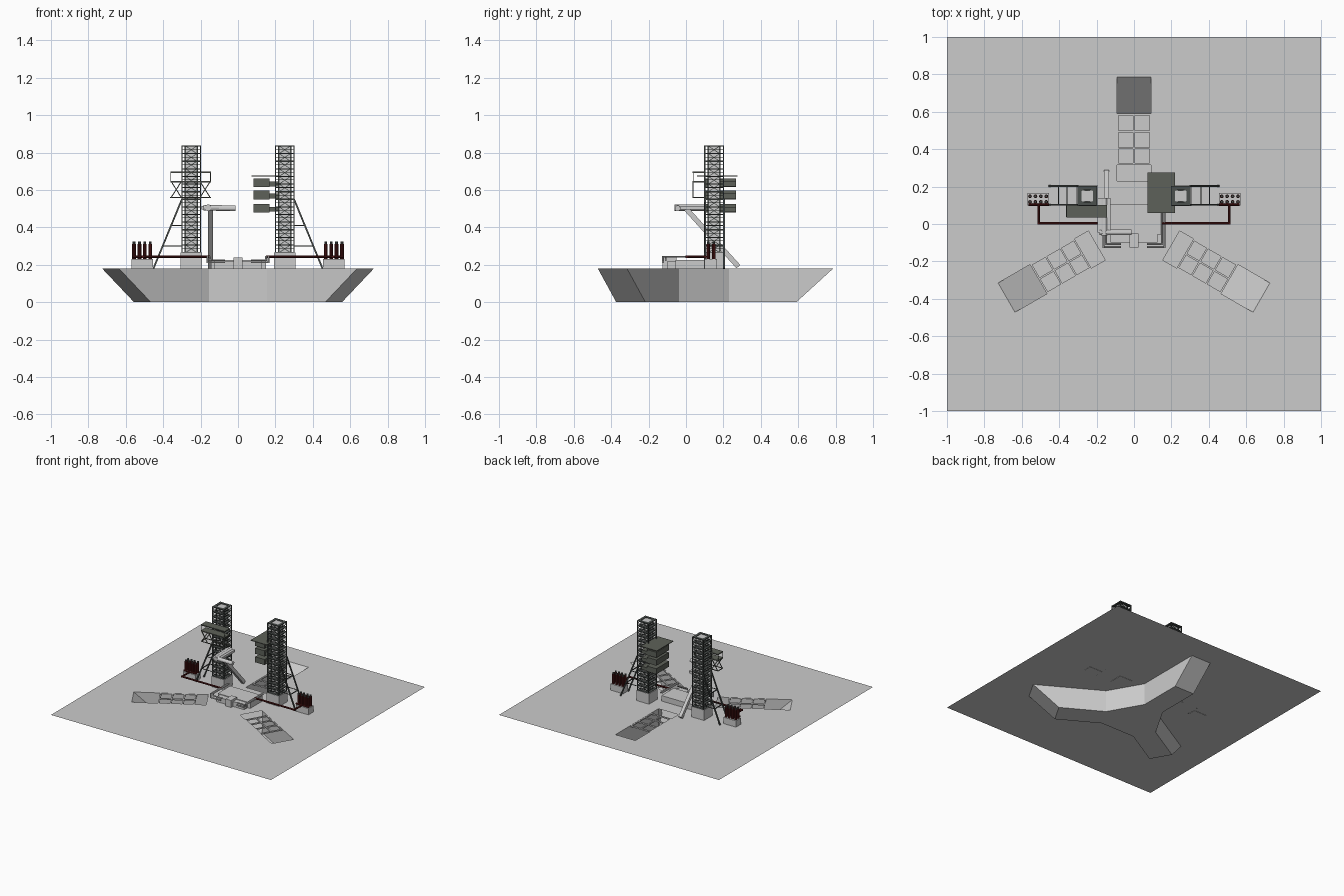
import bpy, bmesh, math
from mathutils import Vector, Matrix

if "Cube" in bpy.data.objects:
    bpy.data.objects.remove(bpy.data.objects["Cube"])

G = 0.18  # ground level


def mat(name, c):
    m = bpy.data.materials.new(name)
    m.diffuse_color = (*c, 1)
    m.use_nodes = True
    m.node_tree.nodes["Principled BSDF"].inputs["Base Color"].default_value = m.diffuse_color
    return m


STEEL = mat("dark_steel", (0.07, 0.08, 0.075))
OLIVE = mat("olive_grey", (0.11, 0.12, 0.10))
RED = mat("dark_red", (0.08, 0.008, 0.008))


def finish(name, bm, m=None):
    me = bpy.data.meshes.new(name)
    bm.to_mesh(me)
    bm.free()
    ob = bpy.data.objects.new(name, me)
    bpy.context.collection.objects.link(ob)
    if m:
        me.materials.append(m)
    return ob


def box(bm, x0, x1, y0, y1, z0, z1):
    M = Matrix.Translation(((x0+x1)/2, (y0+y1)/2, (z0+z1)/2)) @ Matrix.Diagonal((abs(x1-x0), abs(y1-y0), abs(z1-z0), 1))
    bmesh.ops.create_cube(bm, size=1, matrix=M)


def rod(bm, a, b, w, n=4):
    a, b = Vector(a), Vector(b)
    d = b - a
    M = Matrix.Translation((a+b)/2) @ d.to_track_quat('Z', 'Y').to_matrix().to_4x4() @ Matrix.Rotation(math.pi/n, 4, 'Z')
    r = w/2/math.cos(math.pi/n)
    bmesh.ops.create_cone(bm, cap_ends=True, segments=n, radius1=r, radius2=r, depth=d.length, matrix=M)


def path(bm, pts, w, n=4):
    for i in range(len(pts)-1):
        a, b = Vector(pts[i]), Vector(pts[i+1])
        e = (b-a).normalized()*w/2
        rod(bm, a - (e if i else e*0), b + (e if i < len(pts)-2 else e*0), w, n)


def arm(ang, r, t, z):
    a = math.radians(ang)
    return Vector((r*math.cos(a) - t*math.sin(a), r*math.sin(a) + t*math.cos(a), z))


ANGLES = (90, 210, 330)
HW, R0, R1, R2 = 0.09, 0.23, 0.59, 0.787

# ground sheet with three trench openings
bm = bmesh.new()
loops = [[(-1, -1, G), (1, -1, G), (1, 1, G), (-1, 1, G)]]
for a in ANGLES:
    loops.append([arm(a, R0, -HW, G), arm(a, R2, -HW, G), arm(a, R2, HW, G), arm(a, R0, HW, G)])
edges = []
for lp in loops:
    vs = [bm.verts.new(p) for p in lp]
    edges += [bm.edges.new((vs[i], vs[i-1])) for i in range(4)]
bmesh.ops.triangle_fill(bm, use_beauty=True, use_dissolve=False, edges=edges, normal=(0, 0, 1))
bmesh.ops.dissolve_limit(bm, angle_limit=0.01, verts=bm.verts[:], edges=bm.edges[:])
finish("ground_slab", bm)

# three-way flame trench: floor, ramps and walls
bm = bmesh.new()


def face(*pts):
    bm.faces.new([bm.verts.new(p) for p in pts])


hub = []
for i, a in enumerate(ANGLES):
    hub += [arm(a, R0, -HW, 0), arm(a, R0, HW, 0)]
    face(arm(a, R0, -HW, 0), arm(a, R1, -HW, 0), arm(a, R1, HW, 0), arm(a, R0, HW, 0))
    face(arm(a, R1, -HW, 0), arm(a, R2, -HW, G), arm(a, R2, HW, G), arm(a, R1, HW, 0))
    for s in (-HW, HW):
        p = [arm(a, R0, s, 0), arm(a, R1, s, 0), arm(a, R2, s, G), arm(a, R0, s, G)]
        face(*(p if s > 0 else p[::-1]))
    b = ANGLES[(i+1) % 3]
    face(arm(a, R0, HW, 0), arm(a, R0, HW, G), arm(b, R0, -HW, G), arm(b, R0, -HW, 0))
face(*hub)
bmesh.ops.remove_doubles(bm, verts=bm.verts[:], dist=1e-4)
finish("flame_trench", bm)

# beams across the trench openings
bm = bmesh.new()
for a in ANGLES:
    z = G - 0.006
    rod(bm, arm(a, 0.315, 0, z), arm(a, R1, 0, z), 0.01)
    for r in (0.32, 0.405, 0.495, 0.585):
        rod(bm, arm(a, r, -HW, z), arm(a, r, HW, z), 0.01)
    for s in (-1, 1):
        rod(bm, arm(a, 0.315, s*0.086, z), arm(a, R1, s*0.086, z), 0.008)
finish("trench_beams", bm)

# launch table with front box
bm = bmesh.new()
box(bm, -0.145, 0.15, -0.055, 0.105, G, 0.225)
box(bm, -0.125, 0.125, -0.1, -0.055, G, 0.22)
box(bm, -0.025, 0.025, -0.125, -0.05, G, 0.238)
finish("launch_table", bm)

# pipes wrapping the table
bm = bmesh.new()
for s in (-1, 1):
    for y, x, z in ((-0.123, 0.162, 0.213), (-0.108, 0.15, 0.225)):
        path(bm, [(s*0.07, y, z), (s*x, y, z), (s*x, y, 0.243), (s*x, 0.1, 0.243)], 0.009, 6)
finish("table_pipes", bm)

# feed duct and its diagonal support
bm = bmesh.new()
rod(bm, (-0.16, -0.062, 0.505), (-0.16, 0.14, 0.505), 0.034, 12)
box(bm, -0.195, -0.125, -0.045, 0.14, 0.496, 0.514)
rod(bm, (-0.185, -0.045, 0.505), (-0.013, -0.045, 0.502), 0.03, 12)
finish("feed_duct", bm)
bm = bmesh.new()
rod(bm, (-0.147, -0.0, 0.5), (-0.147, 0.28, 0.19), 0.027)
finish("duct_support", bm)

# towers
CX, CY, T0, T1 = 0.25, 0.15, 0.265, 0.835
for s, side in ((-1, "left"), (1, "right")):
    cx = s*CX
    bm = bmesh.new()
    box(bm, cx-0.058, cx+0.058, CY-0.055, CY+0.055, G-0.002, T0)
    finish(side + "_tower_base", bm)

    bm = bmesh.new()
    box(bm, cx-0.03, cx+0.03, CY-0.03, CY+0.03, T0, T1)
    finish(side + "_tower_shaft", bm)

    # lattice: posts, floor rings and cross braces
    bm = bmesh.new()
    for i in (-1, 1):
        for j in (-1, 1):
            for w, o in ((0.006, 0.05), (0.008, 0.031)):
                rod(bm, (cx+i*o, CY+j*o, T0), (cx+i*o, CY+j*o, T1+0.003), w)
    n = 14
    h = (T1-T0)/n
    for k in range(n+1):
        z = T0 + k*h
        for q in (-1, 1):
            box(bm, cx-0.053, cx+0.053, CY+q*0.032, CY+q*0.052, z-0.003, z+0.003)
            box(bm, cx+q*0.032, cx+q*0.052, CY-0.032, CY+0.032, z-0.003, z+0.003)
            if k < n:
                rod(bm, (cx-0.051, CY+q*0.051, z+h*0.55), (cx+0.051, CY+q*0.051, z+h*0.55), 0.003)
                rod(bm, (cx+q*0.051, CY-0.051, z+h*0.55), (cx+q*0.051, CY+0.051, z+h*0.55), 0.003)
                for d in (-1, 1):
                    rod(bm, (cx-d*0.03, CY+q*0.032, z), (cx+d*0.03, CY+q*0.032, z+h), 0.004)
                    rod(bm, (cx+q*0.032, CY-d*0.03, z), (cx+q*0.032, CY+d*0.03, z+h), 0.004)
    finish(side + "_tower_lattice", bm, STEEL)

    # slanted outer braces with rungs
    bm = bmesh.new()
    for y in (0.103, 0.203):
        rod(bm, (s*0.3, y, 0.55), (s*0.452, y, G), 0.009)
        for z in (0.3, 0.41):
            rod(bm, (s*0.3, y, z), (s*(0.3+0.152*(0.55-z)/0.37), y, z), 0.004)
    for z in (0.3, 0.41):
        x = s*(0.3+0.152*(0.55-z)/0.37)
        rod(bm, (x, 0.103, z), (x, 0.203, z), 0.006)
    finish(side + "_tower_braces", bm, STEEL)

    # tank group on a plinth
    bm = bmesh.new()
    box(bm, s*0.455, s*0.57, 0.1, 0.165, G-0.002, 0.232)
    finish(side + "_tank_plinth", bm)
    bm = bmesh.new()
    caps = bmesh.new()
    for i in range(4):
        for j in range(2):
            x, y = s*(0.469+i*0.029), 0.118+j*0.03
            rod(bm, (x, y, 0.23), (x, y, 0.312), 0.019, 10)
            rod(caps, (x, y, 0.312), (x, y, 0.324), 0.014, 10)
    finish(side + "_tanks", bm, RED)
    finish(side + "_tank_caps", caps, STEEL)
    bm = bmesh.new()
    rod(bm, (s*0.455, 0.103, 0.243), (s*0.565, 0.103, 0.243), 0.012, 8)
    path(bm, [(s*0.51, 0.103, 0.243), (s*0.51, 0.003, 0.243), (s*0.15, 0.003, 0.243)], 0.013, 8)
    finish(side + "_supply_pipe", bm, RED)

# left tower service platform: two decks and a braced frame
bm = bmesh.new()
for z in (0.695, 0.645):
    box(bm, -0.362, -0.145, 0.035, 0.102, z-0.004, z+0.004)
for y in (0.038, 0.098):
    rod(bm, (-0.36, y, 0.56), (-0.147, y, 0.56), 0.005)
    for c in (-0.33, -0.176):
        for d in (-1, 1):
            rod(bm, (c-d*0.027, y, 0.56), (c+d*0.027, y, 0.645), 0.005)
for x in (-0.36, -0.147):
    rod(bm, (x, 0.038, 0.56), (x, 0.098, 0.56), 0.005)
    for y in (0.038, 0.098):
        rod(bm, (x, y, 0.645), (x, y, 0.695), 0.003)
finish("left_service_platform", bm, OLIVE)

# right tower access arms with a roof deck
bm = bmesh.new()
for z0, z1 in ((0.48, 0.525), (0.55, 0.597), (0.615, 0.66)):
    box(bm, 0.082, 0.168, 0.105, 0.268, z0, z1)
    box(bm, 0.168, 0.2, 0.12, 0.268, z0+0.004, z1-0.015)
    box(bm, 0.2, 0.217, 0.2, 0.268, z0+0.004, z1-0.015)
box(bm, 0.073, 0.218, 0.06, 0.275, 0.672, 0.677)
finish("right_access_arms", bm, OLIVE)
